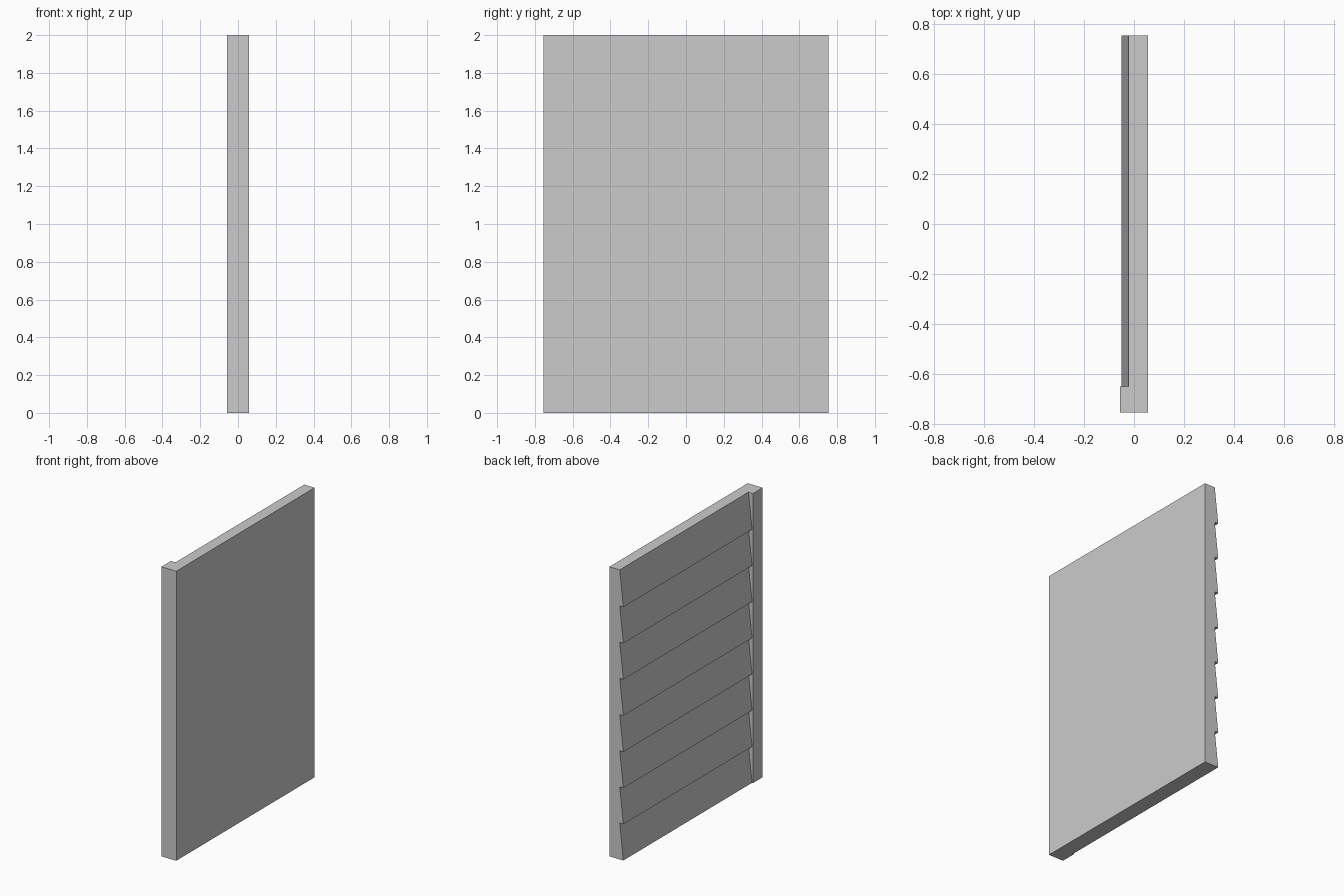
import bpy, bmesh

if "Cube" in bpy.data.objects:
    bpy.data.objects.remove(bpy.data.objects["Cube"])

X_IN, X_OUT = 0.057, -0.057      # smooth inner face, outer face of the corner post
LAP_OUT, LAP_IN = -0.05, -0.022  # thick and thin edge of each lapped board
HALF, POST_Y, HEIGHT, BOARDS = 0.755, -0.65, 2.0, 8


def extrude_profile(name, profile, direction):
    """Make a solid by extruding a flat closed profile along a direction."""
    bm = bmesh.new()
    face = bm.faces.new([bm.verts.new(p) for p in profile])
    result = bmesh.ops.extrude_face_region(bm, geom=[face], use_keep_orig=True)
    moved = [v for v in result["geom"] if isinstance(v, bmesh.types.BMVert)]
    bmesh.ops.translate(bm, verts=moved, vec=direction)
    bmesh.ops.recalc_face_normals(bm, faces=bm.faces)
    mesh = bpy.data.meshes.new(name)
    bm.to_mesh(mesh)
    bm.free()
    obj = bpy.data.objects.new(name, mesh)
    bpy.context.collection.objects.link(obj)
    return obj


# Wall panel with clapboard siding: sawtooth side profile
step = HEIGHT / BOARDS
profile = [(X_IN, HALF, HEIGHT), (X_IN, HALF, 0)]
for i in range(BOARDS):
    profile += [(LAP_OUT, HALF, i * step), (LAP_IN, HALF, (i + 1) * step)]
wall = extrude_profile("siding_wall", profile, (0, -2 * HALF, 0))

# Corner post at the front end
post = extrude_profile(
    "corner_post",
    [(X_OUT, -HALF, 0), (X_IN, -HALF, 0), (X_IN, POST_Y, 0), (X_OUT, POST_Y, 0)],
    (0, 0, HEIGHT))

# Fuse the post into the wall so that flush faces stay seamless
union = wall.modifiers.new("join_post", "BOOLEAN")
union.operation = "UNION"
union.solver = "EXACT"
union.object = post
post.hide_render = True
bpy.context.view_layer.objects.active = wall
bpy.ops.object.modifier_apply(modifier=union.name)
bpy.data.objects.remove(post)

# Merge coplanar faces left by the union
bm = bmesh.new()
bm.from_mesh(wall.data)
bmesh.ops.dissolve_limit(bm, angle_limit=0.01, verts=bm.verts, edges=bm.edges)
bm.to_mesh(wall.data)
bm.free()
